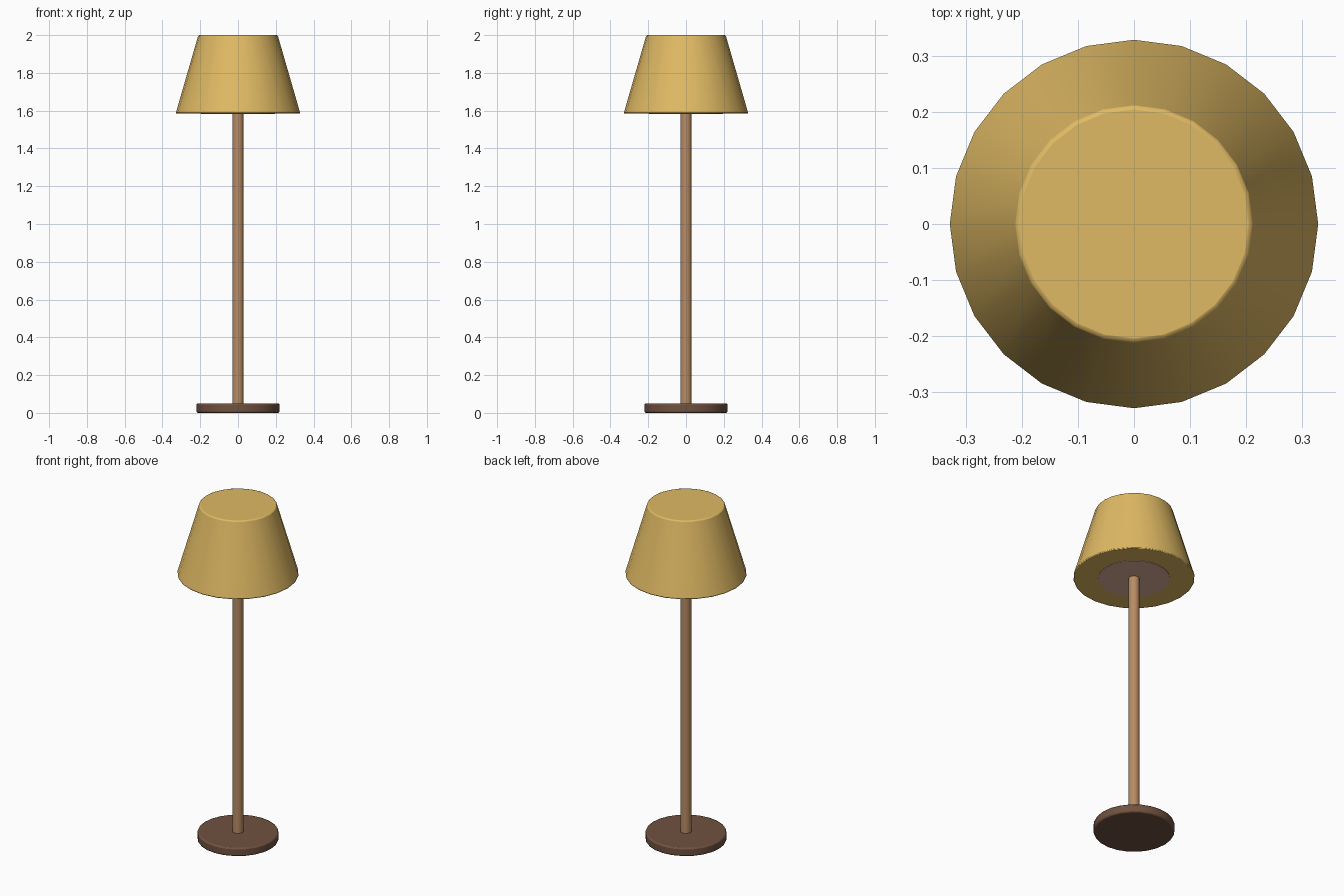
import bpy
import math

cube = bpy.data.objects.get("Cube")
if cube:
    bpy.data.objects.remove(cube, do_unlink=True)


def linear(c):
    c /= 255
    return c / 12.92 if c <= 0.04045 else ((c + 0.055) / 1.055) ** 2.4


def material(name, *rgb):
    colour = [linear(c) for c in rgb] + [1]
    mat = bpy.data.materials.new(name)
    mat.use_nodes = True
    mat.diffuse_color = colour
    mat.node_tree.nodes["Principled BSDF"].inputs["Base Color"].default_value = colour
    return mat


def tapered_cylinder(name, mat, bottom_radius, top_radius, z0, z1, sides=24, bevel=0):
    """Upright capped cylinder with softened rims."""
    bpy.ops.mesh.primitive_cone_add(vertices=sides, radius1=bottom_radius, radius2=top_radius,
                                    depth=z1 - z0, location=(0, 0, (z0 + z1) / 2))
    obj = bpy.context.object
    obj.name = name
    obj.data.materials.append(mat)
    if bevel:
        mod = obj.modifiers.new("Soft rims", 'BEVEL')
        mod.width = bevel
        mod.segments = 2
        mod.limit_method = 'ANGLE'
        mod.angle_limit = math.radians(40)
    bpy.ops.object.shade_smooth_by_angle(angle=math.radians(40))
    return obj


fabric = material("warm yellow fabric", 224, 186, 100)
wood = material("light brown wood", 184, 140, 100)
dark_wood = material("dark brown wood", 112, 82, 64)
glow = material("pale peach diffuser", 224, 178, 154)

# Foot and stem
tapered_cylinder("base", dark_wood, 0.22, 0.22, 0, 0.05, bevel=0.008)
tapered_cylinder("pole", wood, 0.03, 0.03, 0.04, 1.6, sides=16)

# Shade, closed at both ends, with a round diffuser set into its underside
tapered_cylinder("lampshade", fabric, 0.33, 0.21, 1.585, 2.0, bevel=0.006)
tapered_cylinder("diffuser", glow, 0.195, 0.195, 1.583, 1.59)
